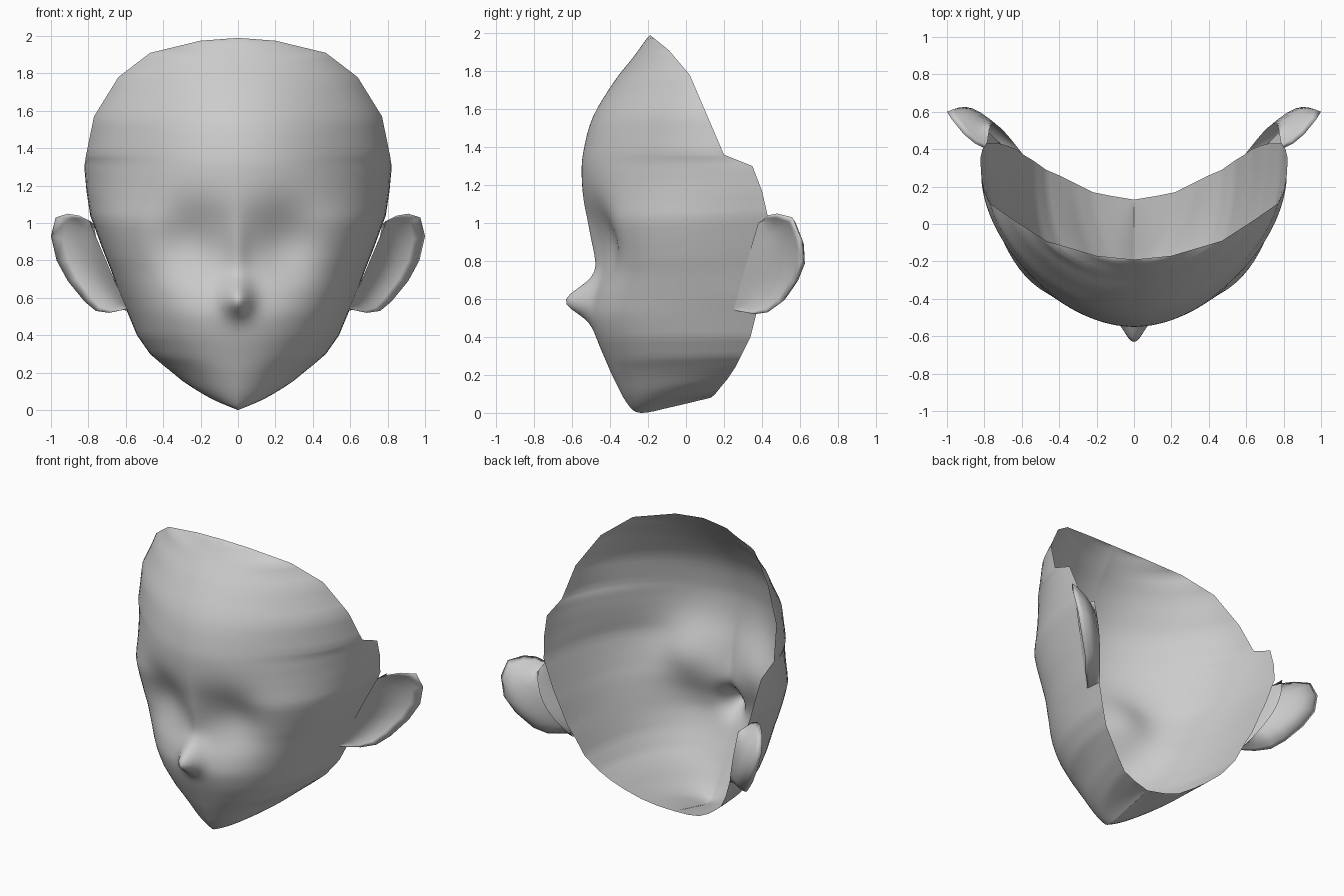
import bpy, bmesh
from math import sin, cos, pi, exp
from mathutils import Vector

cube = bpy.data.objects.get("Cube")
if cube:
    bpy.data.objects.remove(cube, do_unlink=True)

skin = bpy.data.materials.new("plain_grey")
skin.use_nodes = True
grey = (0.6, 0.6, 0.6, 1)
skin.diffuse_color = grey
skin.node_tree.nodes["Principled BSDF"].inputs["Base Color"].default_value = grey


def bell(v, width):
    return exp(-(v / width) ** 2)


def sheet(name, rows):
    """Skin a half surface from rows of points and mirror it across x."""
    bm = bmesh.new()
    grid = [[bm.verts.new(p) for p in row] for row in rows]
    for a, b in zip(grid, grid[1:]):
        for i in range(len(a) - 1):
            bm.faces.new((a[i], b[i], b[i + 1], a[i + 1]))
    bmesh.ops.remove_doubles(bm, verts=bm.verts, dist=0.0005)
    for f in bm.faces:
        f.smooth = True
    mesh = bpy.data.meshes.new(name)
    bm.to_mesh(mesh)
    bm.free()
    mesh.materials.append(skin)
    obj = bpy.data.objects.new(name, mesh)
    bpy.context.collection.objects.link(obj)
    mirror = obj.modifiers.new("mirror", "MIRROR")
    mirror.merge_threshold = 0.001
    return obj


def spline(a, b, c, d, t):
    return 0.5 * (2 * b + (c - a) * t + (2 * a - 5 * b + 4 * c - d) * t * t
                  + (3 * b - a - 3 * c + d) * t ** 3)


# Head bands: centre line (y, z), cheek fullness,
# open edge (x, y, z), share of a quarter turn
bands = [
    (-.19, 1.99, 0, 0, -.19, 1.99, .4),
    (-.215, 1.96, -.01, .2, -.17, 1.975, .45),
    (-.28, 1.87, -.02, .47, -.09, 1.91, .6),
    (-.375, 1.75, -.03, .64, .02, 1.78, .73),
    (-.49, 1.56, -.035, .77, .11, 1.57, .82),
    (-.54, 1.38, -.035, .813, .20, 1.36, .89),
    (-.55, 1.26, -.025, .822, .35, 1.30, .98),
    (-.54, 1.12, .005, .81, .40, 1.17, 1),
    (-.51, .99, .055, .79, .43, 1.04, 1),
    (-.465, .83, .085, .72, .43, .85, 1),
    (-.46, .72, .08, .68, .42, .75, 1),
    (-.49, .60, .06, .63, .40, .61, 1),
    (-.50, .50, .05, .59, .37, .52, 1),
    (-.47, .39, .045, .54, .34, .40, 1),
    (-.42, .27, .035, .47, .29, .30, .98),
    (-.38, .18, .02, .40, .26, .24, .95),
    (-.31, .05, .01, .32, .22, .18, .9),
    (-.24, 0, 0, .22, .17, .12, .85),
    (-.08, .03, 0, .12, .15, .095, .8),
    (.13, .08, 0, 0, .13, .08, .8),
]


def head_row(yc, zc, fullness, xe, ye, ze, turn, columns=30):
    row = []
    full = turn * pi / 2
    for i in range(columns + 1):
        u = (i / columns) ** 1.25
        swell = 1 + fullness * sin(pi * u) ** 2
        x = swell * xe * sin(full * u) / sin(full)
        y = ye - swell * (ye - yc) * (cos(full * u) - cos(full)) / (1 - cos(full))
        z = zc + (ze - zc) * u
        if y < 0.1:
            # Eye sockets, nose bridge and nose tip
            y += 0.08 * bell(x - .26, .18) * bell(z - .92, .19)
            y -= 0.025 * bell(x, .055) * bell(z - .85, .17)
            y -= 0.14 * bell(x, .075) * bell(z - .59, .1 if z > .59 else .08)
        row.append((x, y, z))
    return row


steps = 4
rows = []
for k in range(len(bands) - 1):
    near = [bands[min(max(k + j, 0), len(bands) - 1)] for j in (-1, 0, 1, 2)]
    for s in range(steps):
        t = s / steps
        centre = [spline(*(n[j] for n in near), t) for j in range(3)]
        edge = [near[1][j] + (near[2][j] - near[1][j]) * t for j in range(3, 7)]
        rows.append(head_row(*centre, *edge))
rows.append(head_row(*bands[-1]))
sheet("head", rows)

# Ears: outer rim from top to lobe, joined to a front root and a back edge
rim = [(.79, .40, 1.01), (.85, .43, 1.04), (.91, .48, 1.05), (.975, .56, 1.03),
       (1.0, .60, .93), (.97, .61, .80), (.91, .57, .69), (.82, .50, .58),
       (.76, .43, .53), (.69, .36, .52), (.60, .26, .54)]
root_top, root_end = Vector((.79, .38, 1.0)), Vector((.60, .25, .55))
back_top, back_end = Vector((.77, .53, .99)), Vector((.60, .38, .53))
ear_rows = []
for i, point in enumerate(rim):
    v = i / (len(rim) - 1)
    swell = sin(pi * v)
    tip = Vector(point)
    root = root_top.lerp(root_end, v)
    back = back_top.lerp(back_end, v) + Vector((.03, .06, 0)) * swell
    hollow = Vector((-.03, .045, 0)) * swell
    bulge = Vector((.02, .055, 0)) * swell
    row = [root.lerp(tip, j / 6) + hollow * sin(pi * j / 6) for j in range(7)]
    row += [tip.lerp(back, j / 6) + bulge * sin(pi * j / 6) for j in range(1, 7)]
    ear_rows.append(row)
sheet("ears", ear_rows)
